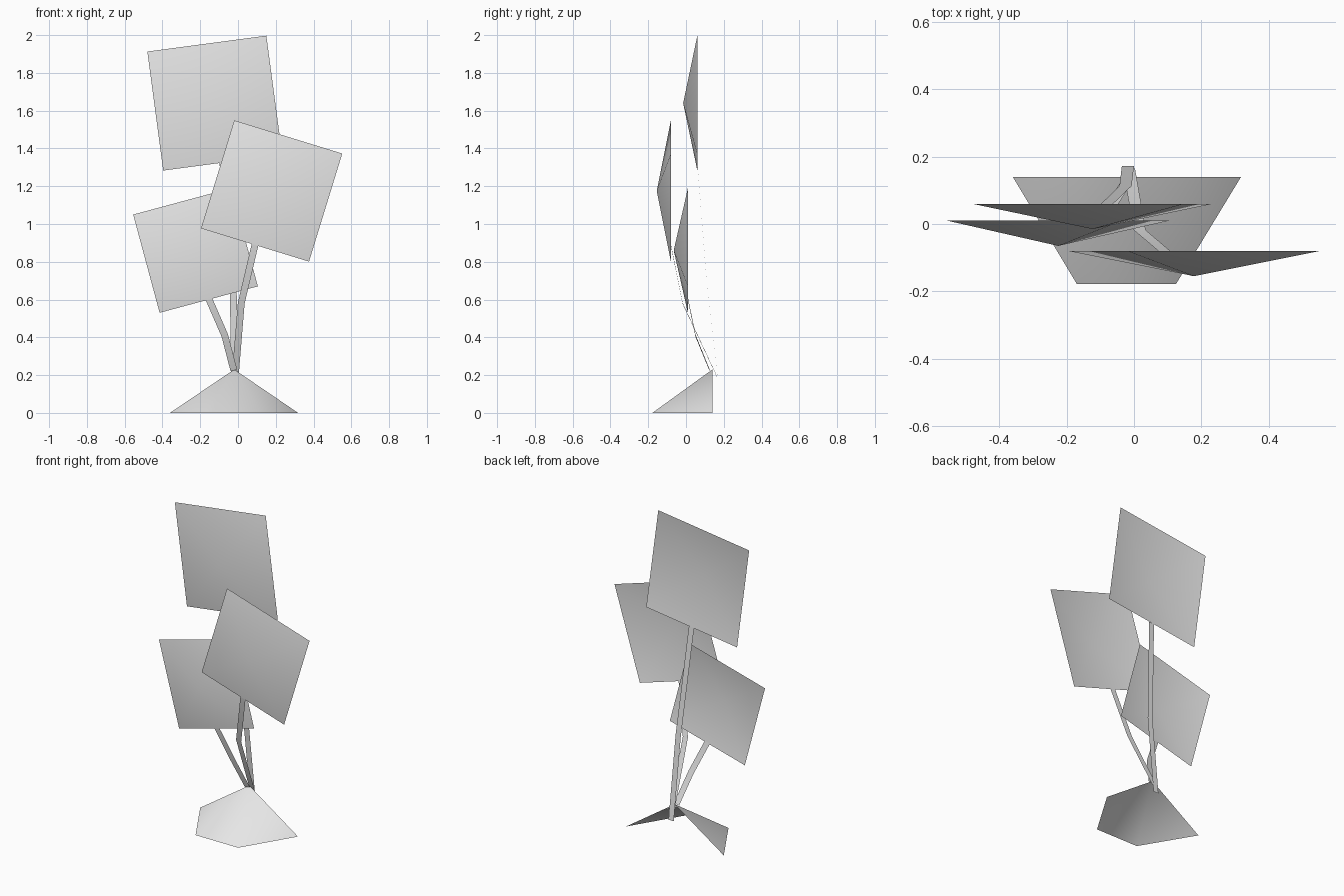
import bpy
from mathutils import Vector

cube = bpy.data.objects.get("Cube")
if cube:
    bpy.data.objects.remove(cube, do_unlink=True)

grey = bpy.data.materials.new("pale grey")
grey.use_nodes = True
grey.diffuse_color = (0.8, 0.8, 0.8, 1)
grey.node_tree.nodes["Principled BSDF"].inputs["Base Color"].default_value = (0.8, 0.8, 0.8, 1)


def add_mesh(name, verts, faces):
    """Smooth-shaded mesh object in the single grey."""
    mesh = bpy.data.meshes.new(name)
    mesh.from_pydata(verts, [], faces)
    mesh.materials.append(grey)
    mesh.shade_smooth()
    obj = bpy.data.objects.new(name, mesh)
    bpy.context.collection.objects.link(obj)
    return obj


def flower(name, centre, across, rim_y):
    """Open, shallow four-sided cone, its tip towards the front."""
    cx, cz = centre
    ax, az = across                     # half of the top edge
    corners = [(-ax - az, -az + ax), (ax - az, az + ax),
               (ax + az, az - ax), (-ax + az, -az - ax)]
    verts = [(cx + x, rim_y, cz + z) for x, z in corners]
    verts.append((cx, rim_y - 0.075, cz))
    add_mesh(name, verts, [(i, 4, (i + 1) % 4) for i in range(4)])


def stem(name, path, half_width):
    """Flat ribbon through the path, facing the front."""
    verts, faces = [], []
    for i, p in enumerate(path):
        a, b = Vector(path[max(i - 1, 0)]), Vector(path[min(i + 1, len(path) - 1)])
        d = b - a
        side = Vector((d.z, 0, -d.x)).normalized() * half_width
        verts += [Vector(p) - side, Vector(p) + side]
    for i in range(0, len(verts) - 2, 2):
        faces.append((i, i + 1, i + 3, i + 2))
    add_mesh(name, verts, faces)


# Flower heads
flower("top_flower", (-0.123, 1.64), (0.315, 0.042), 0.06)
flower("front_flower", (0.178, 1.175), (0.286, -0.088), -0.08)
flower("low_flower", (-0.225, 0.86), (0.26, 0.07), 0.01)

# Stems, from the foot up to the lower edge of each head
stem("top_stem", [(-0.018, 0.173, 0.14), (-0.025, 0.113, 0.65), (-0.08, 0.06, 1.325)], 0.018)
stem("front_stem", [(-0.015, 0.165, 0.19), (0.017, -0.018, 0.58), (0.09, -0.08, 0.89)], 0.018)
stem("low_stem", [(-0.022, 0.125, 0.225), (-0.07, 0.05, 0.41), (-0.155, 0.01, 0.605)], 0.018)

# Foot: half mound, open at the back and underneath
add_mesh("foot",
         [(-0.36, 0.14, 0), (-0.17, -0.178, 0), (0.125, -0.178, 0), (0.318, 0.14, 0), (-0.02, 0.14, 0.23)],
         [(i, i + 1, 4) for i in range(3)])
